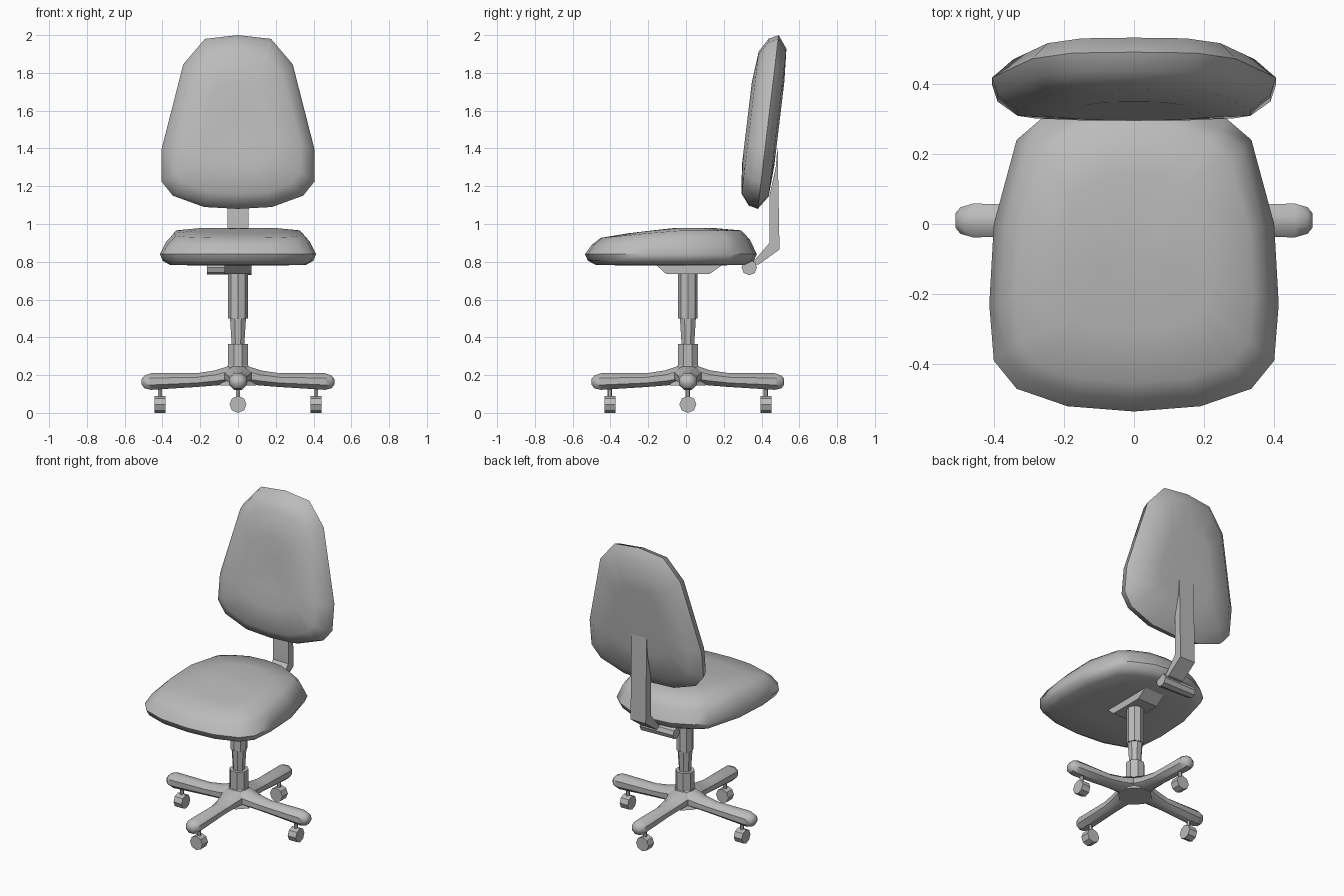
import bpy, bmesh, math
from mathutils import Matrix, Vector

cube = bpy.data.objects.get("Cube")
if cube:
    bpy.data.objects.remove(cube, do_unlink=True)

grey = bpy.data.materials.new("mid grey")
grey.use_nodes = True
GREY = (0.5, 0.5, 0.5, 1)
grey.diffuse_color = GREY
grey.node_tree.nodes["Principled BSDF"].inputs["Base Color"].default_value = GREY

BASE_Y = 0.01


def finish(name, bm, angle=35):
    """Turn a bmesh into a shaded, coloured object."""
    bmesh.ops.recalc_face_normals(bm, faces=bm.faces)
    mesh = bpy.data.meshes.new(name)
    bm.to_mesh(mesh)
    bm.free()
    mesh.materials.append(grey)
    obj = bpy.data.objects.new(name, mesh)
    bpy.context.collection.objects.link(obj)
    bpy.ops.object.select_all(action="DESELECT")
    obj.select_set(True)
    bpy.context.view_layer.objects.active = obj
    bpy.ops.object.shade_smooth_by_angle(angle=math.radians(angle))
    return obj


def loft(name, rings, angle=35, turn=0, tips=False):
    """Skin closed rings; ends are capped flat or fanned to a centre."""
    bm = bmesh.new()
    rows = [[bm.verts.new(p) for p in ring] for ring in rings]
    n = len(rows[0])
    for a, b in zip(rows, rows[1:]):
        for i in range(n):
            j = (i + 1) % n
            bm.faces.new((a[i], a[j], b[j], b[i]))
    for row in (rows[0], rows[-1]):
        cap = bm.faces.new(row)
        if tips:
            bmesh.ops.poke(bm, faces=[cap])
    if turn:
        bmesh.ops.rotate(bm, verts=bm.verts, cent=(0, BASE_Y, 0),
                         matrix=Matrix.Rotation(turn, 3, "Z"))
    return finish(name, bm, angle)


def tube(name, start, end, r1, r2, sides=8, spin=0):
    """Straight or tapered tube between two points."""
    start, end = Vector(start), Vector(end)
    axis = end - start
    bm = bmesh.new()
    bmesh.ops.create_cone(bm, cap_ends=True, segments=sides, radius1=r1,
                          radius2=r2, depth=axis.length)
    mat = (Matrix.Translation((start + end) / 2)
           @ axis.to_track_quat("Z", "Y").to_matrix().to_4x4()
           @ Matrix.Rotation(spin, 4, "Z"))
    bm.transform(mat)
    return finish(name, bm)


def prism(name, outline, half_width):
    """Side profile (y, z) extruded across x."""
    return loft(name, [[(x, y, z) for y, z in outline]
                       for x in (-half_width, half_width)])


def mirrored(half):
    """Complete a half outline whose first and last points lie on x = 0."""
    return half + [(-x, v) for x, v in reversed(half[1:-1])]


# Seat cushion: rounded outline, domed top falling to the front
seat_outline = mirrored([(0, -.535), (.19, -.52), (.335, -.47), (.4, -.39),
                         (.413, -.23), (.4, 0), (.335, .24), (.265, .3),
                         (.14, .36), (0, .375)])
SEAT_Y = -.08


def seat_ring(scale, lift, drop=0):
    ring = []
    for x, y in seat_outline:
        y = SEAT_Y + (y - SEAT_Y) * scale
        dome = .14 - .11 * max(0, -.05 - y)
        ring.append((x * scale, y, .84 + lift * dome - drop))
    return ring


loft("seat", [seat_ring(.4, 0, .06), seat_ring(.87, 0, .057),
              seat_ring(.965, 0, .035), seat_ring(1, 0),
              seat_ring(.92, .55), seat_ring(.82, .9),
              seat_ring(.5, .99), seat_ring(.2, 1)], angle=48, tips=True)

# Backrest: tapered outline on a leaning plane, thick front, shallow back
back_outline = mirrored([(0, 2), (.175, 1.98), (.29, 1.845), (.405, 1.395),
                         (.405, 1.225), (.345, 1.15), (.18, 1.09), (0, 1.08)])
BACK_Z = 1.52


def back_ring(scale, offset):
    ring = []
    for x, z in back_outline:
        z = BACK_Z + (z - BACK_Z) * scale
        ring.append((x * scale, .38 + .12 * (z - 1.08) + offset, z))
    return ring


loft("backrest", [back_ring(.2, -.105), back_ring(.48, -.112),
                  back_ring(.82, -.095), back_ring(.96, -.05),
                  back_ring(1, 0), back_ring(.85, .05),
                  back_ring(.48, .06), back_ring(.2, .06)],
     angle=48, tips=True)

# Bracket joining seat and backrest, mechanism below the seat, adjuster knob
prism("back_support", [(.1, .785), (.385, .785), (.495, .865), (.485, 1.42),
                       (.475, 1.3), (.442, 1.15), (.442, .9), (.36, .805),
                       (.1, .805)], .055)
prism("seat_mechanism", [(-.105, .735), (.125, .735), (.195, .785),
                         (-.16, .785)], .072)
tube("adjuster_knob", (-.165, .335, .77), (.072, .335, .77), .036, .041)

# Column sections
EIGHTH = math.pi / 8
tube("column_sleeve", (0, BASE_Y, .2), (0, BASE_Y, .365), .058, .058, 8, EIGHTH)
tube("gas_lift", (0, BASE_Y, .36), (0, BASE_Y, .505), .036, .046, 8, EIGHTH)
tube("upper_column", (0, BASE_Y, .5), (0, BASE_Y, .74), .052, .052)
tube("base_hub", (0, BASE_Y, .145), (0, BASE_Y, .25), .105, .06, 8, EIGHTH)

# Four legs with casters: stations are reach, half width, top, bottom
stations = [(0, .07, .25, .15), (.06, .074, .245, .15), (.12, .058, .225, .145),
            (.22, .046, .21, .137), (.46, .048, .21, .122),
            (.495, .038, .198, .13), (.51, .02, .18, .15)]
leg_rings = []
for reach, half, top, bottom in stations:
    mid, rise = (top + bottom) / 2, (top - bottom) / 2
    leg_rings.append([(reach, BASE_Y + half * math.cos(a), mid + rise * math.sin(a))
                      for a in (EIGHTH * (2 * k + 1) for k in range(8))])
    # Stretch each ring so its flats reach the full width and height
    leg_rings[-1] = [(x, BASE_Y + (y - BASE_Y) / math.cos(EIGHTH),
                      mid + (z - mid) / math.cos(EIGHTH))
                     for x, y, z in leg_rings[-1]]

for i, side in enumerate(("left", "back", "right", "front")):
    turn = i * math.pi / 2
    loft(side + "_leg", leg_rings, angle=40, turn=turn)
    out = Vector((math.cos(turn), math.sin(turn), 0))

    def at(reach, z):
        return Vector((0, BASE_Y, z)) + out * reach

    tube(side + "_caster_wheel", at(.384, .045), at(.442, .045), .045, .045)
    tube(side + "_caster_stem", at(.413, .07), at(.413, .15), .012, .012, 6)
